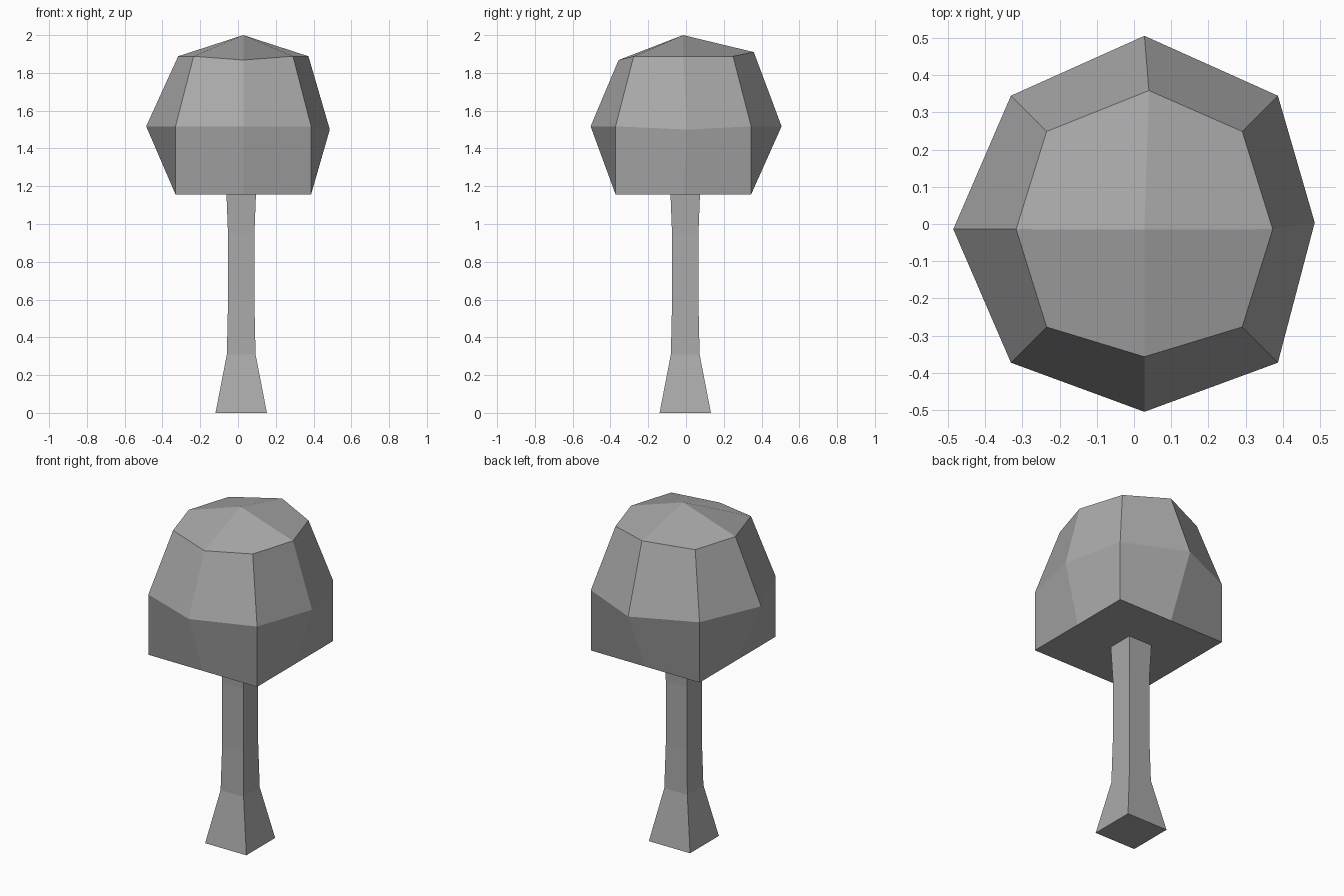
import bpy
import bmesh

cube = bpy.data.objects.get("Cube")
if cube:
    bpy.data.objects.remove(cube, do_unlink=True)

CX, CY = 0.028, -0.014  # canopy axis
TX, TY = 0.017, -0.004  # trunk axis

grey = bpy.data.materials.new("plain grey")
grey.use_nodes = True
colour = (0.4, 0.4, 0.4, 1)
grey.diffuse_color = colour
grey.node_tree.nodes["Principled BSDF"].inputs["Base Color"].default_value = colour


def square(half, z):
    """Four corners of a square section around the trunk axis."""
    return [(TX + sx * half, TY + sy * half, z)
            for sx, sy in ((-1, -1), (1, -1), (1, 1), (-1, 1))]


def octagon(corner, middle, z):
    """Square section with its edge midpoints pushed out to 'middle'."""
    return [(CX + sx * (corner if sx and sy else middle),
             CY + sy * (corner if sx and sy else middle), z)
            for sx, sy in ((-1, -1), (0, -1), (1, -1), (1, 0),
                           (1, 1), (0, 1), (-1, 1), (-1, 0))]


def loft(name, sections, apex=None):
    """Join sections with quads, cap the base, close the top flat or to a point."""
    bm = bmesh.new()
    rings = [[bm.verts.new(p) for p in s] for s in sections]
    n = len(rings[0])
    for low, high in zip(rings, rings[1:]):
        for i in range(n):
            j = (i + 1) % n
            # Start each quad at its lower corner so folds mirror about the midpoints
            if i % 2:
                bm.faces.new((low[j], high[j], high[i], low[i]))
            else:
                bm.faces.new((low[i], low[j], high[j], high[i]))
    bm.faces.new(rings[0][::-1])
    top = rings[-1]
    if apex:
        # One quad per corner, folded from the corner up to the peak
        tip = bm.verts.new(apex)
        for i in range(0, n, 2):
            bm.faces.new((top[i], top[i + 1], tip, top[i - 1]))
    else:
        bm.faces.new(top)
    mesh = bpy.data.meshes.new(name)
    bm.to_mesh(mesh)
    bm.free()
    mesh.materials.append(grey)
    obj = bpy.data.objects.new(name, mesh)
    bpy.context.collection.objects.link(obj)


# Trunk: flared foot, slim waist, slight widening under the canopy
loft("trunk", [square(h, z) for h, z in
               ((0.136, 0), (0.076, 0.31), (0.07, 0.58), (0.07, 0.95), (0.078, 1.157))])

# Canopy: square base, bulging waist, narrower shoulder, low peak
base = octagon(0.359, 0.359, 1.157)
waist = octagon(0.359, 0.495, 1.517)
shoulder = octagon(0.263, 0.345, 1.888)

# Hand-shaped irregularities of the midpoints
waist[1] = (CX, -0.505, 1.517)
waist[3] = (0.486, 0.004, 1.5)
waist[5] = (CX, 0.506, 1.517)
waist[7] = (-0.486, CY, 1.517)
shoulder[1] = (CX, -0.357, 1.868)
shoulder[5] = (0.04, 0.359, 1.91)
loft("canopy", [base, waist, shoulder], apex=(CX, -0.015, 2.0))
